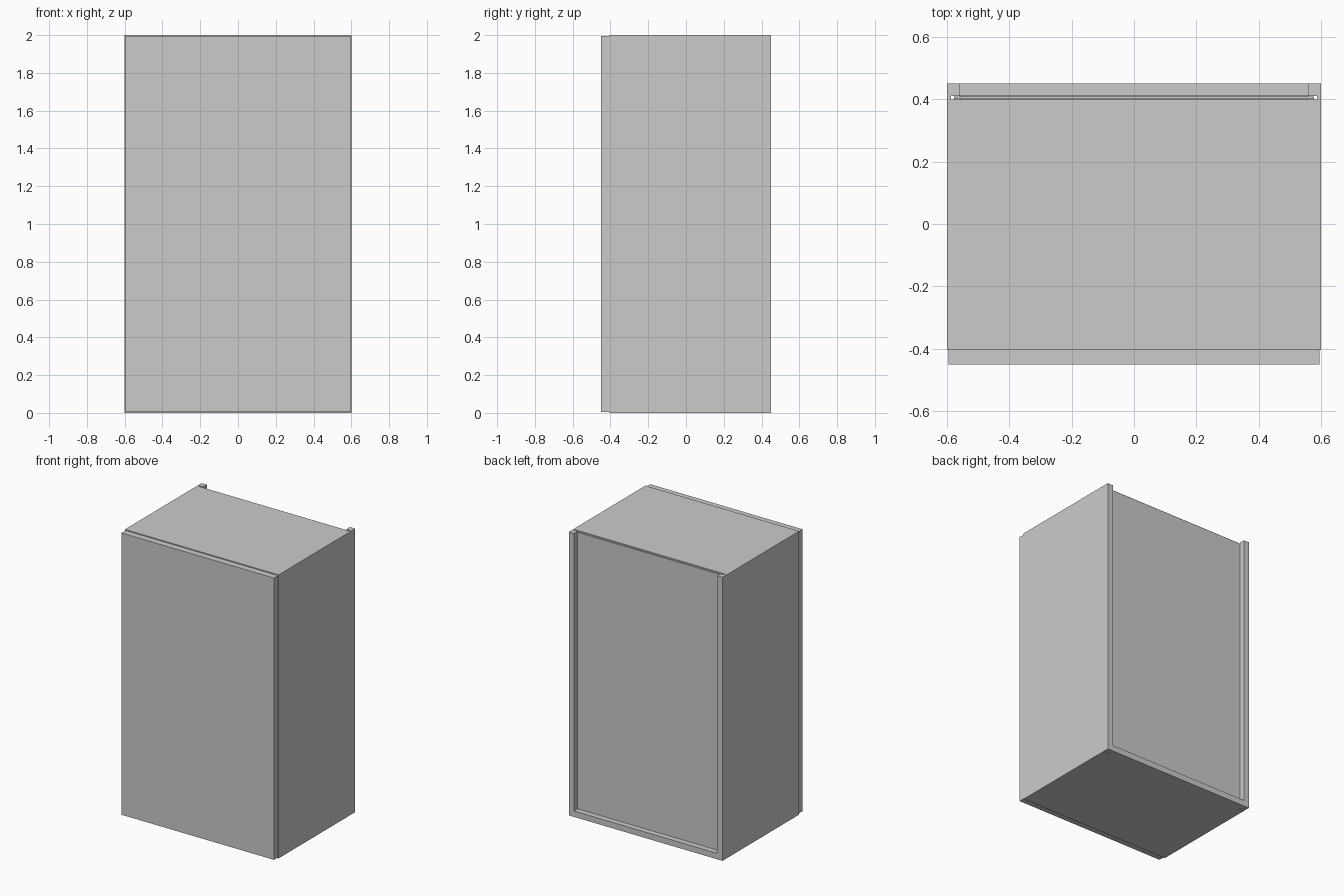
import bpy, bmesh
from mathutils import Vector

if "Cube" in bpy.data.objects:
    bpy.data.objects.remove(bpy.data.objects["Cube"])

W, D, H = 0.6, 0.45, 2.0        # half width, half depth, height
T = 0.042                       # board thickness
FRONT = -0.404                  # front edge of the carcass
G0, G1, GD = 0.40, 0.41, 0.029  # groove for the back panel: y range and depth


def prism(name, points, direction):
    """Extrude a closed profile of 3D points along a vector."""
    bm = bmesh.new()
    face = bm.faces.new([bm.verts.new(p) for p in points])
    res = bmesh.ops.extrude_face_region(bm, geom=[face])
    verts = [g for g in res["geom"] if isinstance(g, bmesh.types.BMVert)]
    bmesh.ops.translate(bm, verts=verts, vec=Vector(direction))
    bmesh.ops.recalc_face_normals(bm, faces=bm.faces)
    mesh = bpy.data.meshes.new(name)
    bm.to_mesh(mesh)
    bm.free()
    obj = bpy.data.objects.new(name, mesh)
    bpy.context.collection.objects.link(obj)
    return obj


def board(name, x0, x1, y0, y1, z0, z1):
    pts = [(x0, y0, z0), (x1, y0, z0), (x1, y1, z0), (x0, y1, z0)]
    return prism(name, pts, (0, 0, z1 - z0))


# Side boards with a full-height groove near the rear edge
inner = W - T
side = [(W, FRONT), (W, D), (inner, D), (inner, G1), (inner + GD, G1),
        (inner + GD, G0), (inner, G0), (inner, FRONT)]
for name, s in (("left_side", -1), ("right_side", 1)):
    prism(name, [(s * x, y, 0) for x, y in side], (0, 0, H))

# Bottom board with the matching groove
bottom = [(FRONT, 0), (D, 0), (D, T), (G1, T), (G1, T - GD),
          (G0, T - GD), (G0, T), (FRONT, T)]
prism("bottom_board", [(-inner, y, z) for y, z in bottom], (2 * inner, 0, 0))

# Top board stops short so the back panel slides in behind it
board("top_board", -inner, inner, FRONT, G0, H - T, H)

# Thin back panel held in the grooves
board("back_panel", -0.577, 0.577, G0 + 0.0005, G1 - 0.0005, T - GD + 0.002, H - 0.008)

# Front door, slightly smaller than the carcass
board("door", -W + 0.005, W - 0.005, -D, FRONT - 0.001, 0.006, H - 0.006)
